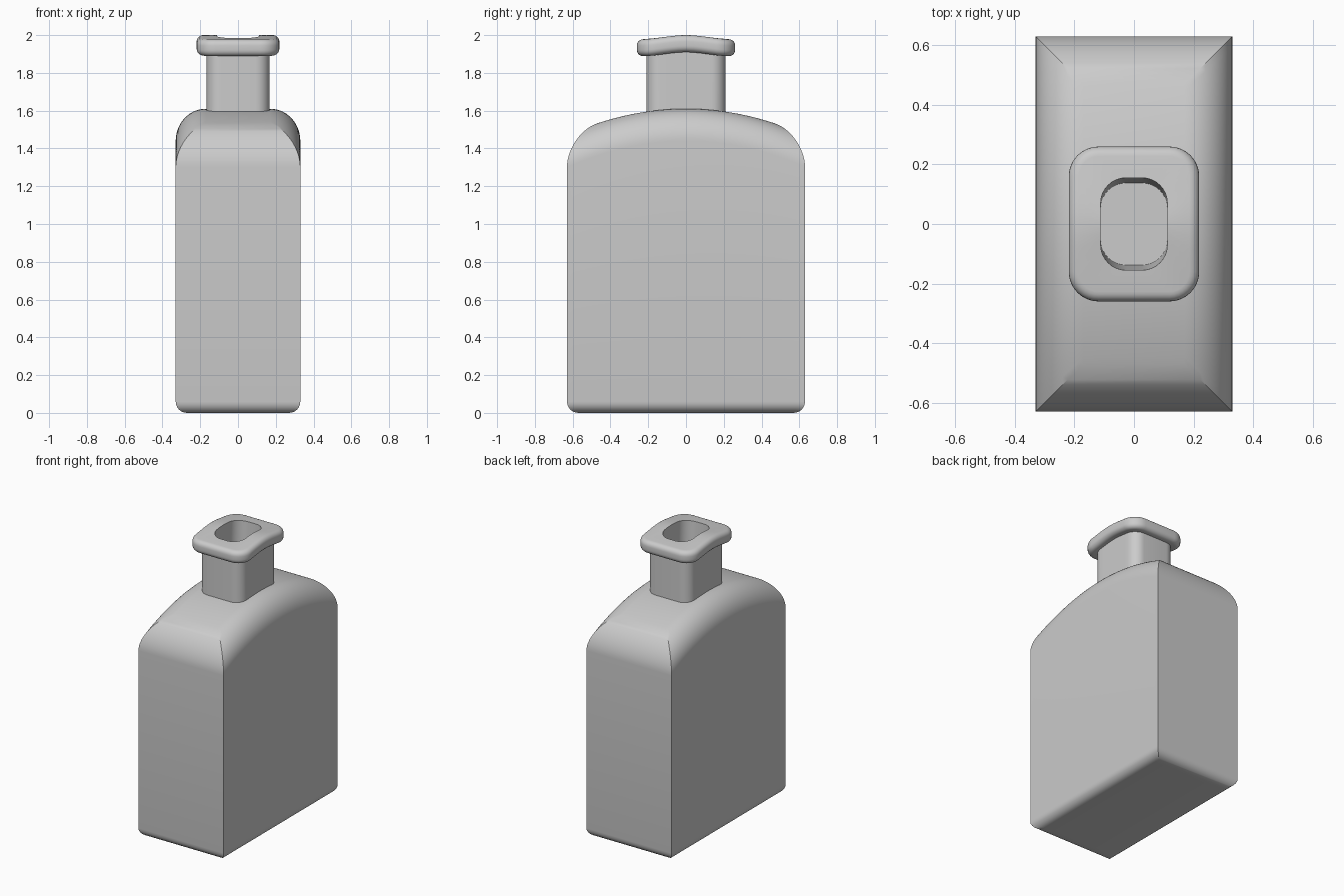
import bpy, math

if "Cube" in bpy.data.objects:
    bpy.data.objects.remove(bpy.data.objects["Cube"])

HX, HY = 0.33, 0.63      # body half width and half depth
FIL, DROP = 0.16, 0.17   # shoulder fillet inset and height
FOOT = 0.06              # bottom edge rounding


def crown(y):
    return 1.61 - 0.35 * y * y


def make(name, verts, faces, angle=35):
    me = bpy.data.meshes.new(name)
    me.from_pydata(verts, [], faces)
    me.validate()
    ob = bpy.data.objects.new(name, me)
    bpy.context.collection.objects.link(ob)
    bpy.ops.object.select_all(action='DESELECT')
    ob.select_set(True)
    bpy.context.view_layer.objects.active = ob
    bpy.ops.object.mode_set(mode='EDIT')
    bpy.ops.mesh.select_all(action='SELECT')
    bpy.ops.mesh.normals_make_consistent(inside=False)
    bpy.ops.object.mode_set(mode='OBJECT')
    bpy.ops.object.shade_smooth_by_angle(angle=math.radians(angle))
    return ob


def loft(rings):
    n = len(rings[0])
    verts = [p for r in rings for p in r]
    faces = [(i * n + j, i * n + (j + 1) % n, (i + 1) * n + (j + 1) % n, (i + 1) * n + j)
             for i in range(len(rings) - 1) for j in range(n)]
    return verts, faces


# Body: mitred rectangular rings, sharp vertical corners, arched shoulder
N = 40


def rect_ring(d, zf):
    x, h = HX - d, HY - d
    ys = [-h + 2 * h * j / N for j in range(N + 1)]
    pts = [(x, y) for y in ys] + [(-x, y) for y in reversed(ys)]
    return [(px, py, zf(py)) for px, py in pts]


rings = []
for k in range(7):
    a = math.pi / 2 * k / 6
    rings.append(rect_ring(FOOT * (1 - math.sin(a)), lambda y: FOOT * (1 - math.cos(a))))
K = 14
for k in range(K + 1):
    a = math.pi / 2 * k / K
    drop = DROP * (1 - math.sin(a))
    rings.append(rect_ring(FIL * (1 - math.cos(a)), lambda y: crown(y) - drop))
verts, faces = loft(rings)
n = len(rings[0])
last = len(verts) - n
faces.append(tuple(range(n)))
for j in range(N):
    faces.append((last + j, last + j + 1, last + n - 2 - j, last + n - 1 - j))
make("bottle_body", verts, faces, 25)


# Rounded rectangle cross-section for neck and lip
def round_ring(hx, hy, r, zf):
    pts = []
    for q, (sx, sy) in enumerate([(1, 1), (-1, 1), (-1, -1), (1, -1)]):
        for k in range(9):
            a = math.pi / 2 * (q + k / 8)
            pts.append((sx * (hx - r) + r * math.cos(a), sy * (hy - r) + r * math.sin(a)))
        # extra points along the long sides so they can follow the arch
        if q in (1, 3):
            s = -1 if q == 1 else 1
            pts_mid = []
            if q == 3:
                pts_mid = [(hx, (hy - r) * (-1 + 2 * k / 8)) for k in range(1, 8)]
            pts += pts_mid
        if q == 1:
            pts += [(-hx, (hy - r) * (1 - 2 * k / 8)) for k in range(1, 8)]
    # the last corner ends on the right side, so its points lead back to the start
    return [(x, y, zf(y)) for x, y in pts]


def sag(y):
    t = min(abs(y) / 0.24, 1)
    return 0.022 * t * t * (3 - 2 * t)


# Neck
verts, faces = loft([round_ring(0.167, 0.21, 0.075, lambda y: crown(y) - 0.02),
                     round_ring(0.167, 0.21, 0.075, lambda y: 1.92 - sag(y))])
make("neck", verts, faces)

# Lip with rounded rim and the mouth opening
E = 0.033
spec = [(0.16, 0.203, 0.07, 1.91)]
for zc, a0 in ((1.91 + E, -90), (2.0 - E, 0)):
    for k in range(6):
        a = math.radians(a0 + 90 * k / 5)
        o = E * (1 - math.cos(a))
        spec.append((0.219 - o, 0.26 - o, 0.1 - o, zc + E * math.sin(a)))
spec += [(0.112, 0.155, 0.085, 2.0), (0.112, 0.138, 0.085, 1.62)]
rings = [round_ring(hx, hy, r, lambda y: z - sag(y)) for hx, hy, r, z in spec]
verts, faces = loft(rings)
n = len(rings[0])
faces.append(tuple(range(len(verts) - n, len(verts))))
make("lip", verts, faces)
